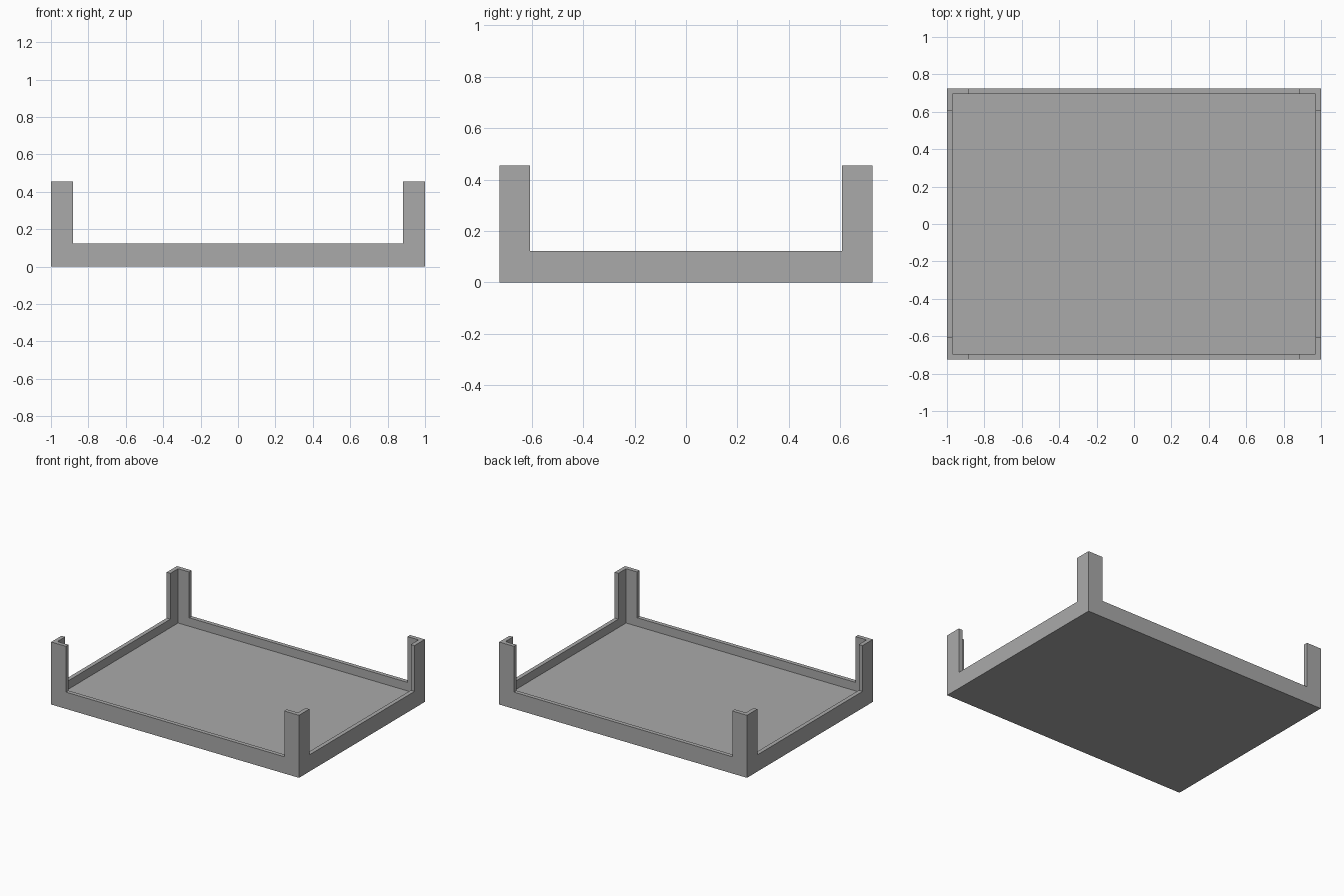
import bpy
import bmesh

cube = bpy.data.objects.get("Cube")
if cube:
    bpy.data.objects.remove(cube, do_unlink=True)

X, Y = 1.0, 0.725      # outer half sizes
WALL = 0.03            # wall thickness
ARM = 0.119            # length of each corner post arm
FLOOR, RIM, TOP = 0.06, 0.122, 0.456

grey = bpy.data.materials.new("grey")
grey.use_nodes = True
colour = (0.4, 0.4, 0.4, 1)
grey.diffuse_color = colour
grey.node_tree.nodes["Principled BSDF"].inputs["Base Color"].default_value = colour


def grid_solid(name, xs, ys, zs, filled):
    """Outer skin of the filled cells of a box grid, as one closed mesh."""
    bm = bmesh.new()
    lines = (xs, ys, zs)
    cells = {(i, j, k)
             for i in range(len(xs) - 1)
             for j in range(len(ys) - 1)
             for k in range(len(zs) - 1) if filled(i, j, k)}
    for cell in cells:
        for axis in range(3):
            u, v = (axis + 1) % 3, (axis + 2) % 3
            for side in (0, 1):
                near = list(cell)
                near[axis] += 2 * side - 1
                if tuple(near) in cells:
                    continue
                corners = []
                for du, dv in ((0, 0), (1, 0), (1, 1), (0, 1)):
                    p = list(cell)
                    p[axis] += side
                    p[u] += du
                    p[v] += dv
                    corners.append(bm.verts.new([lines[a][p[a]] for a in range(3)]))
                bm.faces.new(corners if side else corners[::-1])
    bmesh.ops.remove_doubles(bm, verts=bm.verts, dist=1e-4)
    bmesh.ops.dissolve_limit(bm, angle_limit=0.01, verts=bm.verts, edges=bm.edges)
    mesh = bpy.data.meshes.new(name)
    bm.to_mesh(mesh)
    bm.free()
    mesh.materials.append(grey)
    obj = bpy.data.objects.new(name, mesh)
    bpy.context.collection.objects.link(obj)
    return obj


def cuts(half):
    return [-half, -half + WALL, -half + ARM, half - ARM, half - WALL, half]


def is_tray(i, j, k):
    wall = i in (0, 4) or j in (0, 4)
    corner = i != 2 and j != 2
    # floor layer, then low rim, then angled corner posts
    return k == 0 or (wall and (k == 1 or corner))


grid_solid("tray_with_corner_posts", cuts(X), cuts(Y), [0, FLOOR, RIM, TOP], is_tray)
